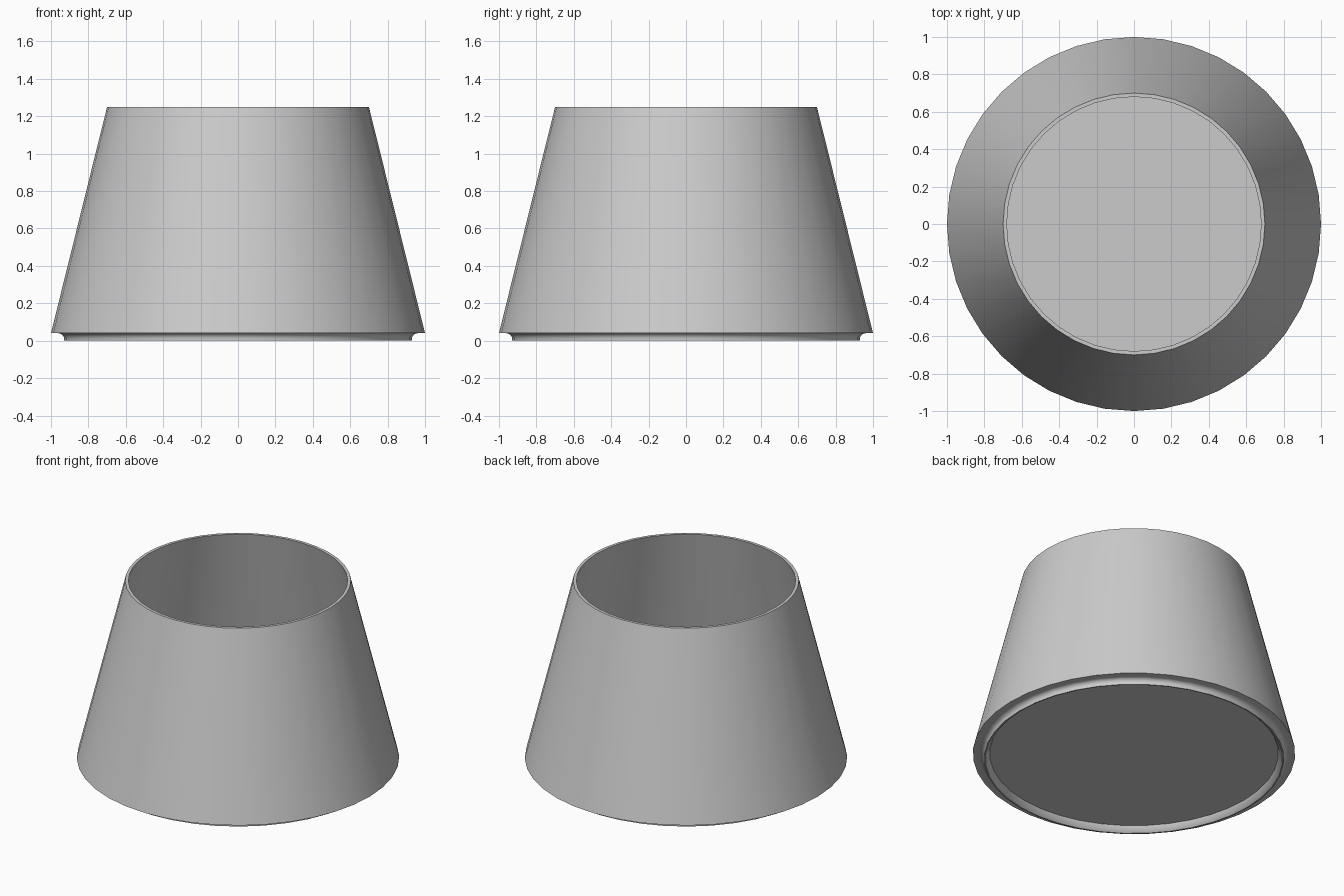
import bpy, bmesh, math

cube = bpy.data.objects.get("Cube")
if cube:
    bpy.data.objects.remove(cube, do_unlink=True)

SIDES = 40

grey = bpy.data.materials.new("plain_grey")
grey.use_nodes = True
grey.diffuse_color = (0.6, 0.6, 0.6, 1)
grey.node_tree.nodes["Principled BSDF"].inputs["Base Color"].default_value = (0.6, 0.6, 0.6, 1)


def lathe(name, profile):
    """Spin a radius/height profile about z; the ends close on the axis."""
    bm = bmesh.new()
    verts = [bm.verts.new((r, 0, z)) for r, z in profile]
    edges = [bm.edges.new(pair) for pair in zip(verts, verts[1:])]
    bmesh.ops.spin(bm, geom=verts + edges, cent=(0, 0, 0), axis=(0, 0, 1),
                   angle=math.tau, steps=SIDES, use_duplicate=False)
    bmesh.ops.remove_doubles(bm, verts=bm.verts, dist=0.0005)
    bmesh.ops.recalc_face_normals(bm, faces=bm.faces)
    mesh = bpy.data.meshes.new(name)
    bm.to_mesh(mesh)
    bm.free()
    mesh.materials.append(grey)
    obj = bpy.data.objects.new(name, mesh)
    bpy.context.collection.objects.link(obj)
    bpy.ops.object.select_all(action='DESELECT')
    obj.select_set(True)
    bpy.context.view_layer.objects.active = obj
    bpy.ops.object.shade_smooth_by_angle(angle=math.radians(35))
    return obj


# Concave fillet on the outside of the foot, from the underside to the floor
fillet = []
for i in range(6):
    a = math.radians(90 * i / 5)
    fillet.append((0.96 - 0.03 * math.cos(a), 0.01 + 0.03 * math.sin(a)))

# Tapered open vessel with a thin wall and a recessed base inside a foot ring
lathe("tapered_vessel",
      [(0, 0.04), (0.895, 0.04), (0.905, 0.015), (0.922, 0), (0.93, 0)]
      + fillet
      + [(1, 0.04), (0.7, 1.25), (0.68, 1.25), (0.975, 0.06), (0, 0.06)])
